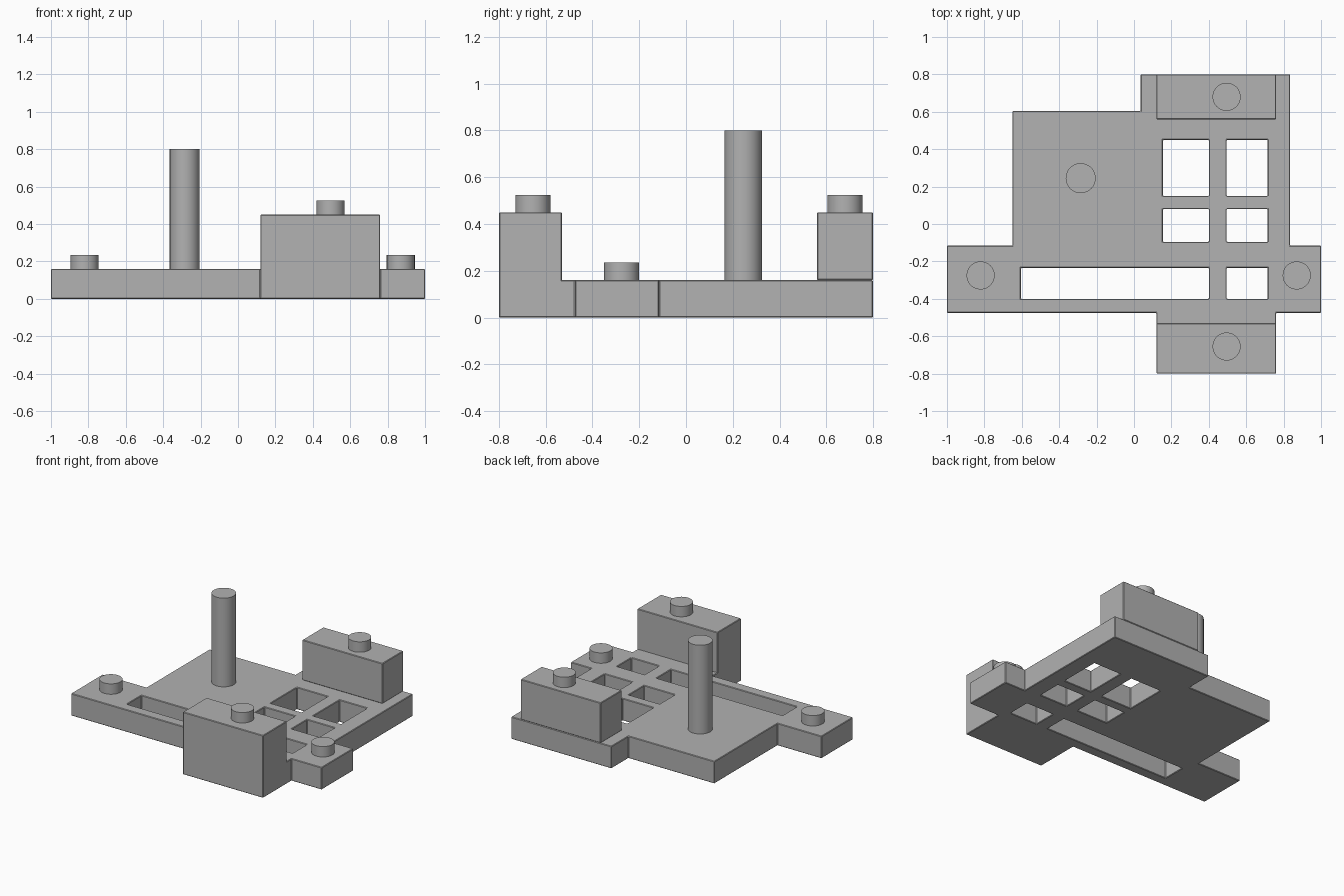
import bpy, bmesh, math

old = bpy.data.objects.get("Cube")
if old:
    bpy.data.objects.remove(old)

GREY = (0.445, 0.445, 0.445, 1)
PLATE_TOP, BLOCK_TOP = 0.16, 0.45

grey = bpy.data.materials.new("plain grey")
grey.use_nodes = True
grey.diffuse_color = GREY
grey.node_tree.nodes["Principled BSDF"].inputs["Base Color"].default_value = GREY


def finish(name, bm, bevel=0.004):
    """Turn a bmesh into a grey object with a fine chamfer."""
    bmesh.ops.recalc_face_normals(bm, faces=bm.faces[:])
    mesh = bpy.data.meshes.new(name)
    bm.to_mesh(mesh)
    bm.free()
    obj = bpy.data.objects.new(name, mesh)
    bpy.context.collection.objects.link(obj)
    mesh.materials.append(grey)
    if bevel:
        mod = obj.modifiers.new("chamfer", 'BEVEL')
        mod.width, mod.segments, mod.limit_method = bevel, 1, 'ANGLE'
    return obj


def inside(rects, x, y):
    return any(x0 < x < x1 and y0 < y < y1 for x0, x1, y0, y1 in rects)


def slab(name, solid, holes, z0, z1):
    """Extrude the union of rectangles, less the holes."""
    xs = sorted({v for r in solid + holes for v in r[:2]})
    ys = sorted({v for r in solid + holes for v in r[2:]})
    bm = bmesh.new()
    for x0, x1 in zip(xs, xs[1:]):
        for y0, y1 in zip(ys, ys[1:]):
            cx, cy = (x0 + x1) / 2, (y0 + y1) / 2
            if inside(solid, cx, cy) and not inside(holes, cx, cy):
                bm.faces.new([bm.verts.new((x, y, z0)) for x, y in
                              ((x0, y0), (x1, y0), (x1, y1), (x0, y1))])
    bmesh.ops.remove_doubles(bm, verts=bm.verts[:], dist=1e-5)
    base = bm.faces[:]
    top = bmesh.ops.extrude_face_region(bm, geom=base, use_keep_orig=True)["geom"]
    for v in top:
        if isinstance(v, bmesh.types.BMVert):
            v.co.z = z1
    bmesh.ops.recalc_face_normals(bm, faces=bm.faces[:])
    bmesh.ops.dissolve_limit(bm, angle_limit=0.01, verts=bm.verts[:], edges=bm.edges[:])
    return finish(name, bm)


def peg(name, x, y, radius, z0, z1):
    """Upright round post with a flat cap."""
    bm = bmesh.new()
    bmesh.ops.create_cone(bm, cap_ends=True, segments=48, radius1=radius,
                          radius2=radius, depth=z1 - z0)
    bmesh.ops.translate(bm, verts=bm.verts[:], vec=(x, y, (z0 + z1) / 2))
    obj = finish(name, bm, 0)
    bpy.ops.object.select_all(action='DESELECT')
    obj.select_set(True)
    bpy.context.view_layer.objects.active = obj
    bpy.ops.object.shade_smooth_by_angle(angle=math.radians(40))


# Base plate: main deck, rear extension, side arms and front tongue
deck = [(-0.65, 0.835, -0.475, 0.605), (0.035, 0.835, 0.5, 0.8),
        (-1, 1, -0.475, -0.115), (0.12, 0.76, -0.54, -0.4)]
# Window grid in two columns, and one long slot
rows = [(0.15, 0.45), (-0.095, 0.08), (-0.40, -0.235)]
windows = [c + r for c in ((0.155, 0.40), (0.495, 0.715)) for r in rows]
slot = [(-0.605, 0.40) + rows[2]]
slab("base_plate", deck, windows + slot, 0, PLATE_TOP)

# Raised blocks
slab("front_block", [(0.12, 0.76, -0.8, -0.53)], [], 0, BLOCK_TOP)
slab("rear_block", [(0.12, 0.76, 0.56, 0.8)], [], PLATE_TOP, BLOCK_TOP)

# Pegs and mast
for name, x, y, base in (("right_arm_peg", -0.82, -0.275, PLATE_TOP),
                         ("left_arm_peg", 0.87, -0.275, PLATE_TOP),
                         ("front_block_peg", 0.495, -0.655, BLOCK_TOP),
                         ("rear_block_peg", 0.495, 0.68, BLOCK_TOP)):
    peg(name, x, y, 0.075, base, base + 0.075)
peg("mast", -0.285, 0.245, 0.08, PLATE_TOP, 0.8)
